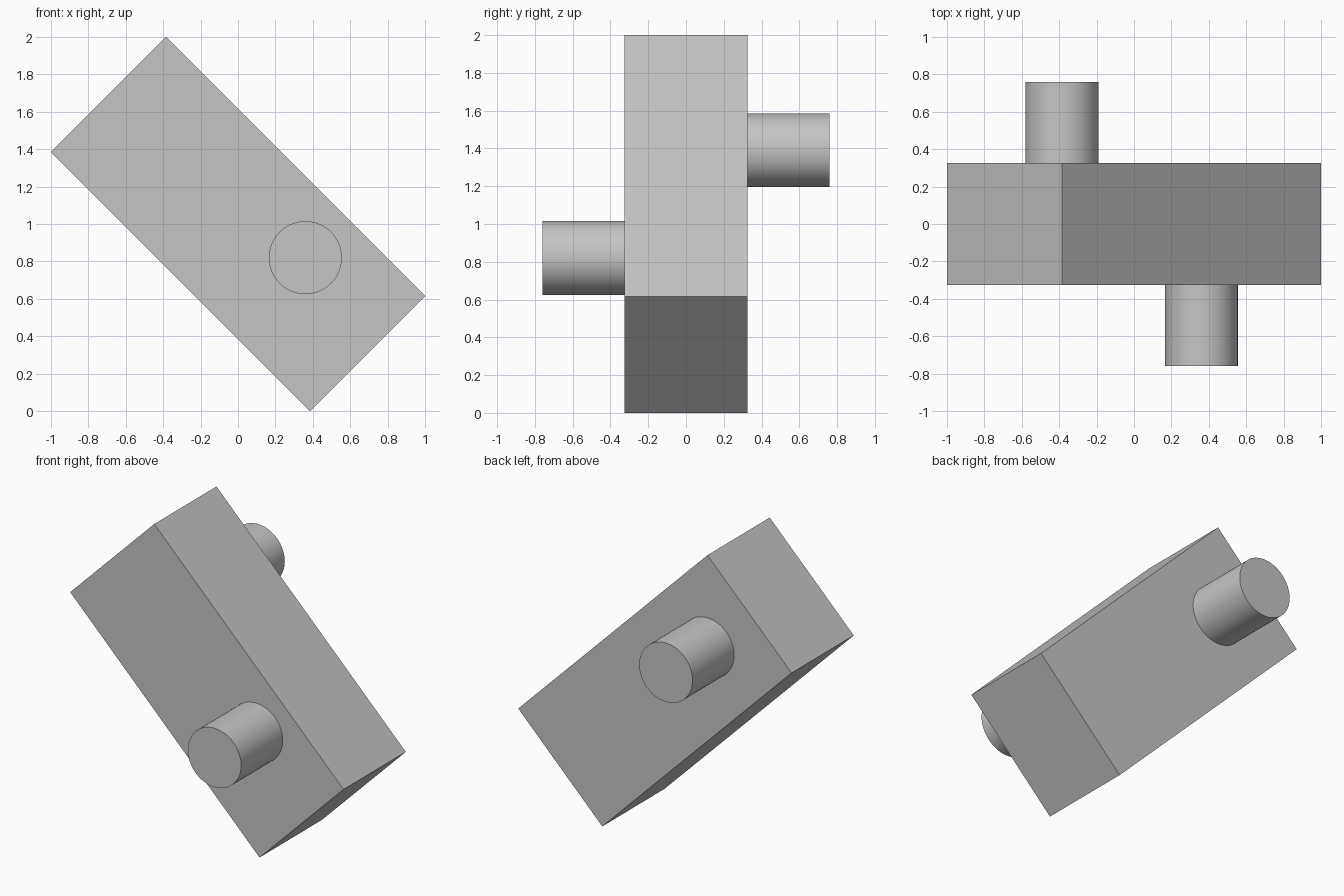
import bpy
import math

cube = bpy.data.objects.get("Cube")
if cube:
    bpy.data.objects.remove(cube, do_unlink=True)

# Single grey material
grey = bpy.data.materials.new("light_grey")
grey.use_nodes = True
colour = (0.56, 0.56, 0.56, 1)
grey.diffuse_color = colour
grey.node_tree.nodes["Principled BSDF"].inputs["Base Color"].default_value = colour

HALF_DEPTH = 0.325
PIN_END = 0.76
PIN_RADIUS = 0.195

# Tilted block
bpy.ops.mesh.primitive_cube_add(size=1, location=(0, 0, 1), rotation=(0, math.radians(45), 0))
block = bpy.context.object
block.name = "tilted_block"
block.scale = (1.385 * math.sqrt(2), 2 * HALF_DEPTH, 0.615 * math.sqrt(2))
bpy.ops.object.transform_apply(location=False, rotation=False, scale=True)
block.data.materials.append(grey)


def add_pin(name, x, z, side):
    """Round pin standing out of the front (side -1) or back (side 1) face."""
    bpy.ops.mesh.primitive_cylinder_add(
        vertices=64, radius=PIN_RADIUS, depth=PIN_END - HALF_DEPTH,
        location=(x, side * (PIN_END + HALF_DEPTH) / 2, z),
        rotation=(math.radians(90), 0, 0))
    pin = bpy.context.object
    pin.name = name
    pin.data.materials.append(grey)
    bpy.ops.object.shade_smooth_by_angle(angle=math.radians(30))


# Pins on opposite faces
add_pin("front_pin", 0.36, 0.82, -1)
add_pin("back_pin", -0.385, 1.39, 1)
